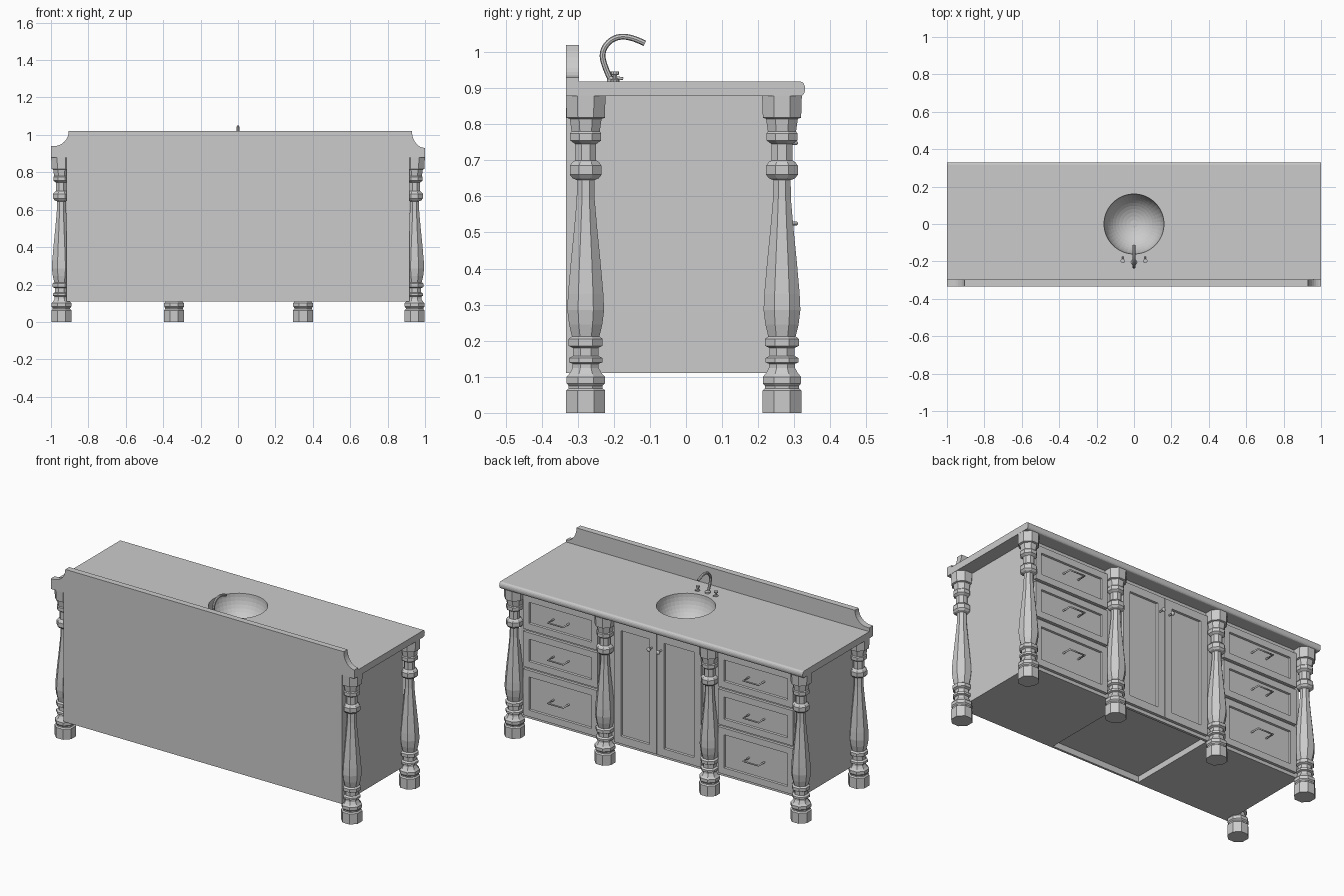
import bpy, bmesh
from math import sin, cos, pi
from mathutils import Vector

cube = bpy.data.objects.get("Cube")
if cube:
    bpy.data.objects.remove(cube, do_unlink=True)

GREY = (0.6, 0.6, 0.6, 1)
mat = bpy.data.materials.new("plain_grey")
mat.use_nodes = True
mat.diffuse_color = GREY
bsdf = next(n for n in mat.node_tree.nodes if n.type == 'BSDF_PRINCIPLED')
bsdf.inputs["Base Color"].default_value = GREY


def finish(name, bm, fix_normals=True):
    if fix_normals:
        bmesh.ops.recalc_face_normals(bm, faces=bm.faces[:])
    me = bpy.data.meshes.new(name)
    bm.to_mesh(me)
    bm.free()
    me.materials.append(mat)
    ob = bpy.data.objects.new(name, me)
    bpy.context.collection.objects.link(ob)
    return ob


def add_box(bm, lo, hi):
    lo, hi = Vector(lo), Vector(hi)
    verts = bmesh.ops.create_cube(bm, size=1)["verts"]
    for v in verts:
        v.co = Vector([l + (c + 0.5) * (h - l) for l, h, c in zip(lo, hi, v.co)])


def box(name, lo, hi):
    bm = bmesh.new()
    add_box(bm, lo, hi)
    return finish(name, bm)


def prism(name, pts, offset):
    """Extrude a closed outline by an offset."""
    bm = bmesh.new()
    face = bm.faces.new([bm.verts.new(p) for p in pts])
    new = bmesh.ops.extrude_face_region(bm, geom=[face])["geom"]
    bmesh.ops.translate(bm, vec=offset, verts=[g for g in new if isinstance(g, bmesh.types.BMVert)])
    return finish(name, bm)


def lathe(name, profile, centre, sides, capped=True):
    """Turn (radius, height) pairs round z; radius is to the flats."""
    bm = bmesh.new()
    rings = []
    for r, z in profile:
        r /= cos(pi / sides)
        angles = [(i + 0.5) * 2 * pi / sides for i in range(sides)]
        rings.append([bm.verts.new((centre[0] + r * cos(a), centre[1] + r * sin(a), z)) for a in angles])
    for low, high in zip(rings, rings[1:]):
        for i in range(sides):
            j = (i + 1) % sides
            bm.faces.new((low[i], low[j], high[j], high[i]))
    bm.faces.new(rings[0][::-1])
    if capped:
        bm.faces.new(rings[-1])
    return finish(name, bm, capped)


def tube(name, pts, radius, kind='POLY'):
    cu = bpy.data.curves.new(name, 'CURVE')
    cu.dimensions = '3D'
    cu.bevel_depth = radius
    cu.bevel_resolution = 2
    cu.use_fill_caps = True
    sp = cu.splines.new(kind)
    sp.points.add(len(pts) - 1)
    for p, co in zip(sp.points, pts):
        p.co = (*co, 1)
    if kind == 'NURBS':
        sp.order_u = 3
        sp.use_endpoint_u = True
        sp.resolution_u = 6
    cu.materials.append(mat)
    ob = bpy.data.objects.new(name, cu)
    bpy.context.collection.objects.link(ob)
    bpy.ops.object.select_all(action='DESELECT')
    ob.select_set(True)
    bpy.context.view_layer.objects.active = ob
    bpy.ops.object.convert(target='MESH')
    return bpy.context.view_layer.objects.active


def framed_panel(name, x0, x1, z0, z1, border):
    """Drawer or door front with a sunk middle, facing +y."""
    bm = bmesh.new()
    add_box(bm, (x0, FACE, z0), (x1, FRONT, z1))
    bm.normal_update()
    f = max(bm.faces, key=lambda q: q.normal.y)
    bmesh.ops.inset_region(bm, faces=[f], thickness=border)
    bmesh.ops.inset_region(bm, faces=[f], thickness=0.004, depth=-0.01)
    return finish(name, bm)


BACK, FACE, FRONT = -0.333, 0.245, 0.262
SIDE, LOW, DECK, TOP = 0.918, 0.11, 0.878, 0.918

# Cabinet carcass: outer panels, partitions and floors (middle floor raised)
box("back_panel", (-SIDE, BACK, LOW), (SIDE, BACK + 0.013, DECK))
box("front_frame", (-SIDE, FACE - 0.015, LOW), (SIDE, FACE, DECK))
for side, s in (("left", 1), ("right", -1)):
    outer = sorted((s * SIDE, s * (SIDE - 0.015)))
    box(side + "_side_panel", (outer[0], BACK, LOW), (outer[1], FACE, DECK))
    inner = 0.285 if s > 0 else 0.3
    wall = sorted((s * inner, s * (inner + 0.015)))
    box(side + "_partition", (wall[0], BACK, LOW), (wall[1], FACE, DECK))
    floor = sorted((s * inner, s * SIDE))
    box(side + "_floor", (floor[0], BACK, LOW), (floor[1], FACE, LOW + 0.015))
box("middle_floor", (-0.3, BACK, 0.145), (0.285, FACE, 0.155))

# Worktop with a rounded front edge and a round sink opening
edge = [(0.318 + 0.012 * cos(a), 0.898 + 0.02 * sin(a)) for a in [(i / 8 - 0.5) * pi for i in range(9)]]
outline = [(BACK, DECK)] + edge + [(BACK, TOP)]
worktop = prism("worktop", [(-1, y, z) for y, z in outline], (2, 0, 0))
SINK, SEG = 0.16, 40
cutter = lathe("sink_cutter", [(SINK, 0.8), (SINK, 1)], (0, 0), SEG)
mod = worktop.modifiers.new("sink_hole", 'BOOLEAN')
mod.operation = 'DIFFERENCE'
mod.solver = 'EXACT'
mod.object = cutter
bpy.context.view_layer.objects.active = worktop
bpy.ops.object.modifier_apply(modifier=mod.name)
bpy.data.objects.remove(cutter, do_unlink=True)

# Sink bowl, open at the top
bowl = [(SINK * cos(a), TOP - SINK * sin(a)) for a in [pi / 2 * i / 12 for i in range(12)]]
bowl.reverse()
sink = lathe("sink_bowl", bowl, (0, 0), SEG, capped=False)
sink.data.flip_normals()

# Splashback with scooped ends
arc = [i / 8 * pi / 2 for i in range(9)]
splash = [(1, TOP)]
splash += [(1 - 0.07 * sin(a), 1.02 - 0.09 * cos(a)) for a in arc]
splash += [(-0.985 + 0.08 * cos(a), 1.02 - 0.08 * sin(a)) for a in arc]
splash += [(-1, 0.94), (-1, TOP)]
prism("splashback", [(x, BACK, z) for x, z in splash], (0, 0.036, 0))

# Turned legs: four along the front, two at the back corners
LEG = [(.054, 0), (.054, .062), (.047, .068), (.047, .075), (.053, .082), (.053, .1), (.046, .108),
       (.043, .112), (.036, .125), (.036, .136), (.046, .14), (.046, .152), (.035, .158), (.035, .18),
       (.047, .186), (.047, .205), (.038, .212), (.046, .245), (.051, .285), (.049, .33),
       (.041, .42), (.032, .51), (.025, .59), (.024, .645), (.036, .65), (.044, .66), (.044, .685),
       (.037, .695), (.029, .7), (.029, .745), (.043, .755), (.043, .775), (.039, .78),
       (.044, .815), (.053, .818), (.055, DECK)]
legs = [("front_leg_" + str(i + 1), x, 0.266) for i, x in enumerate((-0.944, -0.342, 0.348, 0.944))]
legs += [("back_leg_" + str(i + 1), x, -0.278) for i, x in enumerate((-0.944, 0.944))]
for name, x, y in legs:
    lathe(name, LEG, (x, y), 8)

# Drawers with bar pulls, three in each side stack
for side, x0, x1 in (("left", 0.4, 0.89), ("right", -0.89, -0.395)):
    for i, (z0, z1) in enumerate(((0.13, 0.405), (0.42, 0.63), (0.645, 0.85))):
        tag = side + "_drawer_" + str(i + 1)
        framed_panel(tag, x0, x1, z0, z1, 0.055)
        cx, cz = (x0 + x1) / 2, (z0 + z1) / 2
        path = [(cx + dx, y, cz) for dx, y in ((-.05, .25), (-.05, .307), (.05, .307), (.05, .25))]
        tube(tag + "_pull", path, 0.005)

# Doors with round knobs
for side, x0, x1, kx in (("left", 0.011, 0.292, 0.042), ("right", -0.283, 0.007, -0.02)):
    framed_panel(side + "_door", x0, x1, 0.13, 0.85, 0.065)
    tube(side + "_door_stem", [(kx, FACE, 0.757), (kx, 0.29, 0.757)], 0.005)
    bm = bmesh.new()
    bmesh.ops.create_uvsphere(bm, u_segments=12, v_segments=8, radius=0.012)
    bmesh.ops.scale(bm, vec=(1, 0.7, 1), verts=bm.verts[:])
    bmesh.ops.translate(bm, vec=(kx, 0.292, 0.757), verts=bm.verts[:])
    finish(side + "_door_knob", bm)

# Tap: curved spout on a round foot, with a small valve each side
spout = [(-.206, TOP), (-.222, .95), (-.236, 1.0), (-.205, 1.04), (-.155, 1.045), (-.114, 1.024)]
tap = tube("tap_spout", [(0, y, z) for y, z in spout], 0.008, 'NURBS')
bpy.ops.object.shade_smooth_by_angle()
lathe("tap_foot", [(.015, TOP), (.015, .925), (.009, .932)], (0, -0.204), 12)
for side, x in (("left", 0.06), ("right", -0.06)):
    lathe(side + "_valve", [(.012, TOP), (.012, .923), (.006, .926), (.006, .936), (.011, .938), (.011, .946)],
          (x, -0.197), 10)
    tube(side + "_valve_lever", [(x, -0.197, 0.93), (x, -0.174, 0.926)], 0.004)
